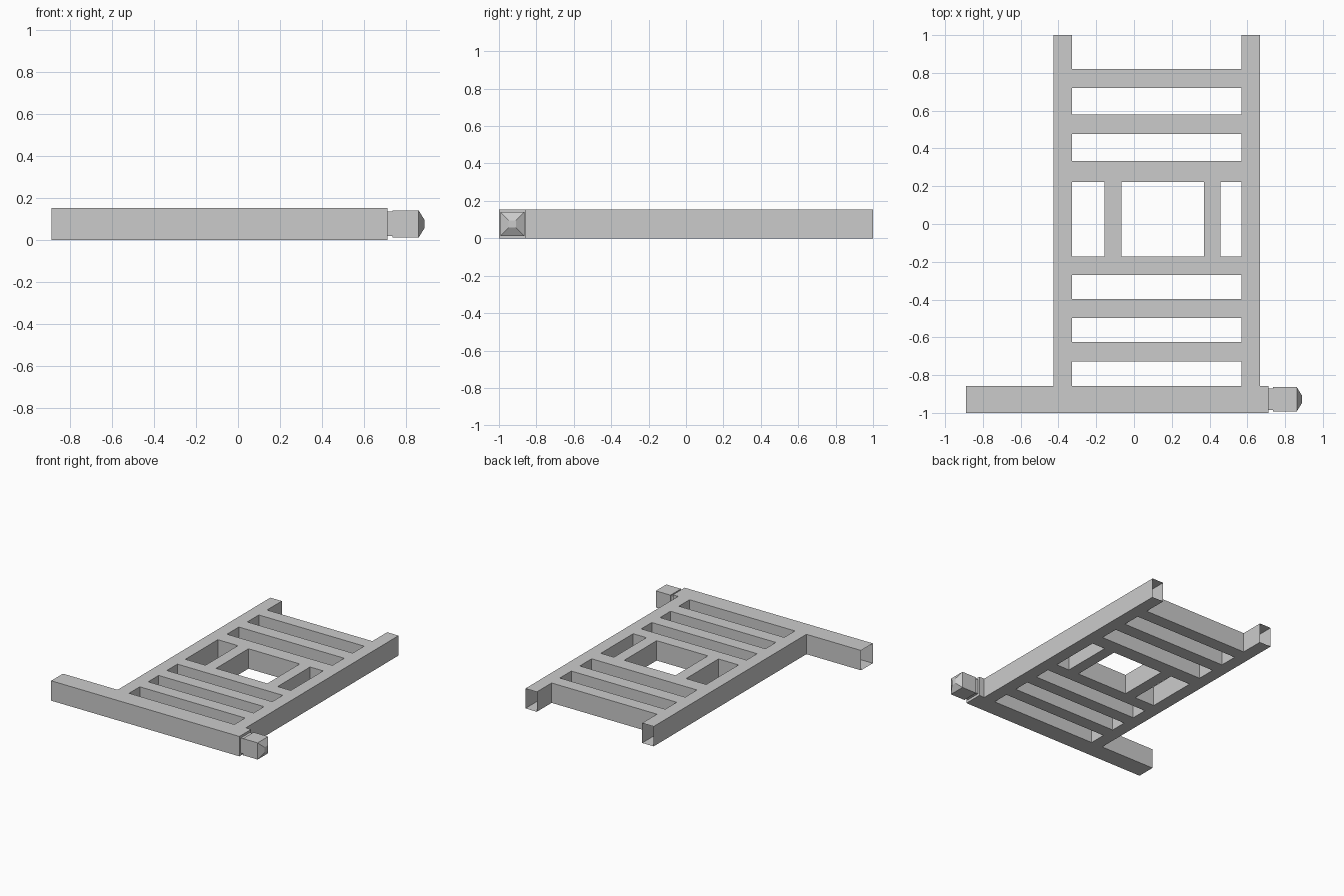
import bpy, bmesh

if "Cube" in bpy.data.objects:
    bpy.data.objects.remove(bpy.data.objects["Cube"])

H = 0.153  # thickness of the timber


def box(name, x, y, z=(0, H), open_sides=()):
    """Box from ranges; open_sides lists (axis, sign) faces left off."""
    bm = bmesh.new()
    bmesh.ops.create_cube(bm, size=1)
    bm.normal_update()
    drop = [f for f in bm.faces
            if any(f.normal[a] * s > 0.9 for a, s in open_sides)]
    bmesh.ops.delete(bm, geom=drop, context='FACES_ONLY')
    for v in bm.verts:
        v.co = [r[0] if c < 0 else r[1] for c, r in zip(v.co, (x, y, z))]
    return finish(name, bm)


def finish(name, bm):
    me = bpy.data.meshes.new(name)
    bm.to_mesh(me)
    bm.free()
    ob = bpy.data.objects.new(name, me)
    bpy.context.collection.objects.link(ob)
    return ob


X_ENDS = ((0, -1), (0, 1))
Y_ENDS = ((1, -1), (1, 1))

# Main post, hollow at its foot
box("post", (-0.89, 0.712), (-1.0, -0.857), open_sides=((0, -1),))

# Neck and finial block with a tapered tip
box("post_neck", (0.712, 0.737), (-0.985, -0.872), (0.02, 0.135), X_ENDS)
bm = bmesh.new()
CY, CZ = -0.928, 0.0765
rings = []
for x, r in ((0.737, 0.064), (0.862, 0.064), (0.889, 0.02)):
    rings.append([bm.verts.new((x, CY + a * r, CZ + b * r))
                  for a, b in ((-1, -1), (1, -1), (1, 1), (-1, 1))])
for lo, hi in zip(rings, rings[1:]):
    for i in range(4):
        j = (i + 1) % 4
        bm.faces.new((lo[i], lo[j], hi[j], hi[i]))
bm.faces.new(rings[0][::-1])
bm.faces.new(rings[-1])
bmesh.ops.recalc_face_normals(bm, faces=bm.faces)
finish("post_finial", bm)

# Long rails, open at the far ends
for side, x in (("left", (-0.425, -0.327)), ("right", (0.57, 0.667))):
    box(side + "_rail", x, (-0.857, 1.0), open_sides=Y_ENDS)

# Cross slats
slats = ((0.72, 0.82), (0.477, 0.58), (0.222, 0.333),
         (-0.27, -0.172), (-0.498, -0.398), (-0.727, -0.625))
for i, y in enumerate(slats):
    box(f"slat_{i + 1}", (-0.327, 0.57), y, open_sides=X_ENDS)

# Short bars framing the middle window
for side, x in (("left", (-0.156, -0.066)), ("right", (0.37, 0.458))):
    box(side + "_window_bar", x, (-0.172, 0.222), open_sides=Y_ENDS)
